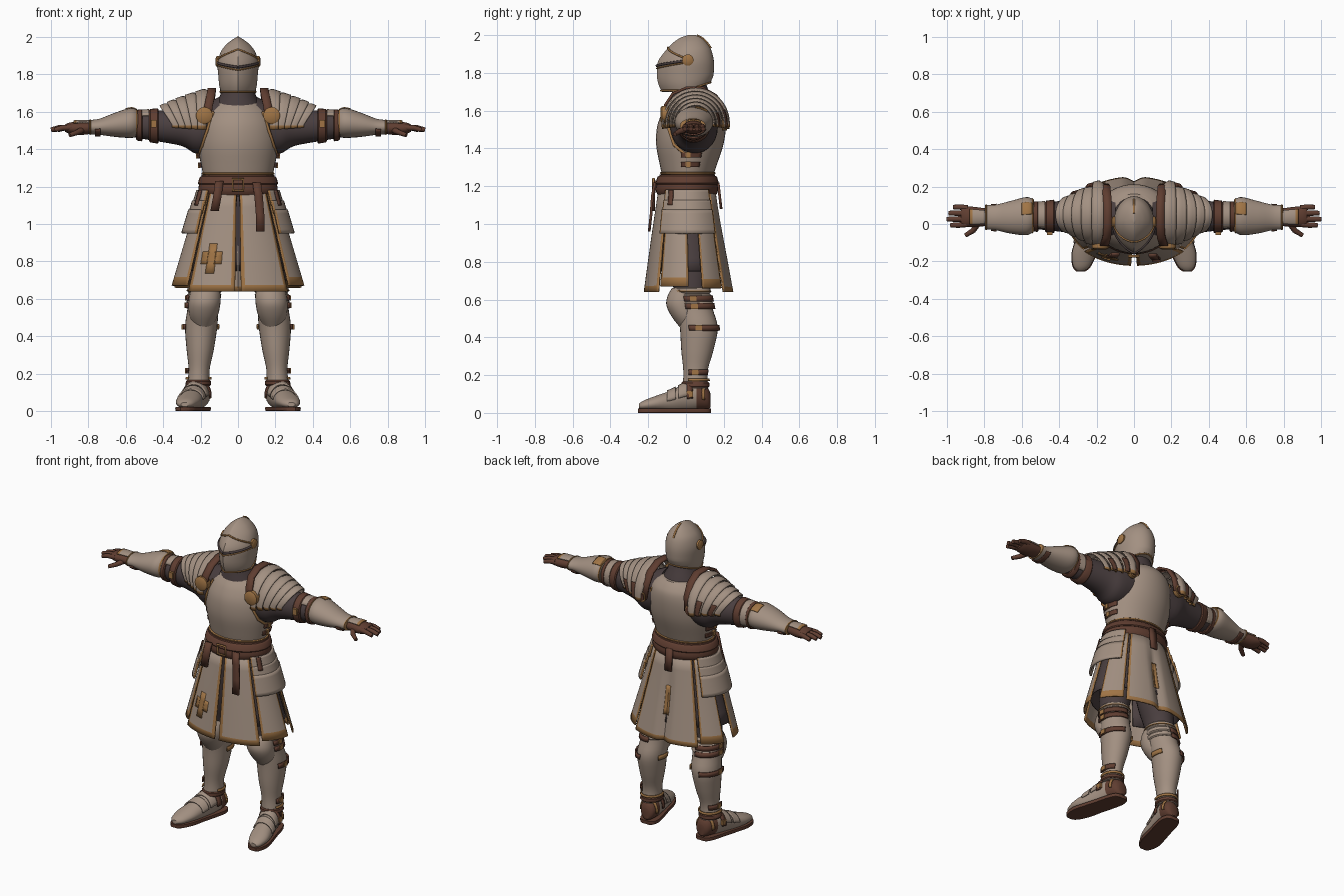
import bpy, bmesh
from math import sin, cos, radians, tau
from mathutils import Vector

if "Cube" in bpy.data.objects:
    bpy.data.objects.remove(bpy.data.objects["Cube"])


def material(name, *rgb):
    mat = bpy.data.materials.new(name)
    mat.use_nodes = True
    mat.diffuse_color = (*rgb, 1)
    shader = next(node for node in mat.node_tree.nodes if node.type == 'BSDF_PRINCIPLED')
    shader.inputs["Base Color"].default_value = (*rgb, 1)
    shader.inputs["Roughness"].default_value = .7
    return mat


steel = material("warm steel", .365, .28, .222)
leather = material("brown leather", .115, .047, .03)
gold = material("ochre trim", .35, .175, .06)
cloth = material("dark cloth", .068, .049, .05)
built = []


# Rings are (position, centre, centre, radius, radius) along an axis
def dense(rings, steps=4):
    out = []
    for i in range(len(rings) - 1):
        quad = [rings[max(i - 1, 0)], rings[i], rings[i + 1], rings[min(i + 2, len(rings) - 1)]]
        for s in range(steps):
            u = s / steps
            out.append(tuple(b + (c - a) * u / 2 + (a - 2.5 * b + 2 * c - d / 2) * u * u
                             + (1.5 * (b - c) + (d - a) / 2) * u ** 3 for a, b, c, d in zip(*quad)))
    return out + [tuple(rings[-1])]


def sample(rings, t, grow=0):
    low, high = rings[0], rings[-1]
    for a, b in zip(rings, rings[1:]):
        if a[0] <= t <= b[0]:
            low, high = a, b
            break
    f = min(max((t - low[0]) / (high[0] - low[0]), 0), 1)
    mix = [p + (q - p) * f for p, q in zip(low, high)]
    return (t, mix[1], mix[2], mix[3] + grow, mix[4] + grow)


def place(ring, a, axis='z', keel=0):
    t, c, d, r, q = ring
    front = cos(a)
    if front > 0:
        front = (1 - keel) * front + keel * (1 - abs(sin(a)))
    if axis == 'z':
        return Vector((c + r * sin(a), d - q * front, t))
    if axis == 'x':
        return Vector((t, c - r * front, d + q * sin(a)))
    return Vector((c + r * sin(a), t, d + q * front))


def finish(name, data, mats, mirror, thick=0):
    obj = bpy.data.objects.new(name, data)
    bpy.context.collection.objects.link(obj)
    for mat in mats:
        data.materials.append(mat)
    if thick:
        solid = obj.modifiers.new("thickness", 'SOLIDIFY')
        solid.thickness, solid.offset = thick, 0
    if mirror:
        obj.modifiers.new("mirror", 'MIRROR')
    built.append(obj)


def make(name, verts, faces, mats, mirror=False, thick=0, indices=None):
    data = bpy.data.meshes.new(name)
    data.from_pydata(verts, [], faces)
    bm = bmesh.new()
    bm.from_mesh(data)
    bmesh.ops.recalc_face_normals(bm, faces=bm.faces)
    bm.to_mesh(data)
    bm.free()
    for face, index in zip(data.polygons, indices or []):
        face.material_index = index
    finish(name, data, mats, mirror, thick)


def loft(name, rings, mat, axis='z', mirror=False, keel=0, shift=None, n=28, second=None, rule=None):
    verts = [place(r, tau * i / n, axis, keel) for r in rings for i in range(n)]
    if shift:
        verts = [shift(v) for v in verts]
    faces = [(k * n + i, k * n + (i + 1) % n, k * n + n + (i + 1) % n, k * n + n + i)
             for k in range(len(rings) - 1) for i in range(n)]
    faces += [tuple(range(n)), tuple(range(len(verts) - n, len(verts)))]
    marks = [int(rule(sum((verts[i] for i in f), Vector()) / len(f))) for f in faces] if rule else None
    make(name, verts, faces, [mat, second or mat], mirror, indices=marks)


def wrap(name, rings, low, high, mat, grow=.01, axis='z', mirror=False):
    edge = min(.006, (high - low) / 4)
    spans = [(low, grow - .006), (low + edge, grow), (high - edge, grow), (high, grow - .006)]
    loft(name, [sample(rings, t, g) for t, g in spans], mat, axis, mirror)


# Curved plate lying on a lofted surface, with optional trim on its borders
def patch(name, rings, a0, a1, t0, t1, mat, axis='z', grow=0, mirror=False, shift=None,
          sides=0, low=0, high=0, thick=.008, cols=12, rows=6):
    us = sorted({i / cols for i in range(cols + 1)} | {sides, 1 - sides})
    vs = sorted({i / rows for i in range(rows + 1)} | {low, 1 - high})
    verts = []
    for v in vs:
        ring = sample(rings, t0 + (t1 - t0) * v, grow)
        verts += [place(ring, radians(a0 + (a1 - a0) * u), axis) for u in us]
    if shift:
        verts = [shift(p) for p in verts]
    n, faces, marks = len(us), [], []
    for j in range(len(vs) - 1):
        for i in range(n - 1):
            faces.append((j * n + i, j * n + i + 1, j * n + n + i + 1, j * n + n + i))
            u, v = (us[i] + us[i + 1]) / 2, (vs[j] + vs[j + 1]) / 2
            marks.append(int(u < sides or u > 1 - sides or v < low or v > 1 - high))
    make(name, verts, faces, [mat, gold], mirror, thick, marks)


def cord(name, points, radius, mat, mirror=False, closed=False, tip=1):
    curve = bpy.data.curves.new(name, 'CURVE')
    curve.dimensions, curve.bevel_depth, curve.bevel_resolution = '3D', radius, 2
    curve.use_fill_caps = True
    line = curve.splines.new('POLY')
    line.points.add(len(points) - 1)
    line.use_cyclic_u = closed
    for i, (dot, p) in enumerate(zip(line.points, points)):
        dot.co = (*p, 1)
        dot.radius = 1 + (tip - 1) * i / (len(points) - 1)
    finish(name, curve, [mat], mirror)


def ribbon(name, points, width, mat, mirror=False):
    side = Vector((width / 2, 0, 0))
    verts = [Vector(p) + s for p in points for s in (-side, side)]
    faces = [(2 * i, 2 * i + 1, 2 * i + 3, 2 * i + 2) for i in range(len(points) - 1)]
    make(name, verts, faces, [mat], mirror, .014)


def box(name, centre, size, mat, mirror=False):
    bm = bmesh.new()
    bmesh.ops.create_cube(bm, size=1)
    for v in bm.verts:
        v.co = Vector(centre) + Vector(a * b for a, b in zip(v.co, size))
    data = bpy.data.meshes.new(name)
    bm.to_mesh(data)
    bm.free()
    finish(name, data, [mat], mirror)


# Helmet with keel, slanted slit, pivots and a hem that rises at the back
helm = dense([(1.70, 0, 0, .09, .128), (1.74, 0, -.004, .1, .142), (1.79, 0, -.004, .105, .15),
              (1.86, 0, 0, .109, .148), (1.92, 0, .014, .092, .12), (1.96, 0, .02, .062, .088),
              (1.985, 0, .025, .031, .056), (2, 0, .03, .005, .02)])
ridge = .3


def tilt(p):
    return Vector((p.x, p.y, p.z + max(0, 1.79 - p.z) * max(0, p.y) * 4))


def helm_line(name, start, end, z0, z1, radius, mat=gold, mirror=False):
    cord(name, [tilt(place(sample(helm, z0 + (z1 - z0) * i / 12, .002),
                           radians(start + (end - start) * i / 12), 'z', ridge)) for i in range(13)],
         radius, mat, mirror)


loft("helmet", helm, steel, keel=ridge, n=40, shift=tilt)
helm_line("visor_brow_trim", 0, 90, 1.935, 1.875, .005, mirror=True)
helm_line("eye_slit", 0, 80, 1.838, 1.862, .007, cloth, True)
helm_line("visor_cheek_trim", 0, 90, 1.823, 1.855, .004, mirror=True)
helm_line("helmet_hem_trim", 0, 180, 1.706, 1.706, .005, mirror=True)
helm_line("helmet_back_crest", 180, 180, 1.93, 1.998, .006)
loft("visor_pivot", [(.09, .01, 1.868, .03, .03), (.113, .01, 1.868, .03, .03),
                     (.119, .01, 1.868, .02, .02)], gold, 'x', True)

# Collar, cuirass, arm opening trim and side straps
loft("collar", [(1.58, 0, .035, .14, .13), (1.65, 0, .03, .115, .118), (1.69, 0, .025, .095, .1),
                (1.76, 0, .015, .08, .085)], cloth)
chest = dense([(1.24, 0, .008, .18, .13), (1.31, 0, .012, .196, .15), (1.42, 0, .02, .216, .178),
               (1.52, 0, .03, .212, .182), (1.59, 0, .042, .188, .166), (1.63, 0, .046, .155, .14),
               (1.655, 0, .046, .118, .115)])
loft("cuirass", chest, steel, keel=.06, n=40)
wrap("cuirass_hem_trim", chest, 1.262, 1.275, gold, .008)
cord("arm_opening_trim", [place(sample(chest, z, .001), radians(a)) for a, z in (
    (46, 1.6), (50, 1.5), (62, 1.42), (80, 1.375), (100, 1.37), (118, 1.4), (130, 1.48), (136, 1.58))],
     .008, gold, True)
for z in (1.315, 1.365):
    patch("cuirass_side_strap", chest, 76, 112, z - .013, z + .013, leather, mirror=True, grow=.008, cols=6)
    box("cuirass_buckle", (sample(chest, z)[3] + .01, .01, z), (.014, .026, .03), gold, True)

# Shoulder straps and round bosses
ribbon("shoulder_strap", [(.165, -.115, 1.57), (.158, -.11, 1.63), (.145, -.07, 1.69), (.14, 0, 1.72),
                          (.14, .09, 1.72), (.145, .16, 1.68), (.15, .2, 1.61), (.16, .21, 1.52)],
       .045, leather, True)
loft("shoulder_boss", [(-.135, .18, 1.58, .034, .034), (-.128, .18, 1.58, .045, .045),
                       (-.09, .18, 1.58, .045, .045)], gold, 'y', True)
loft("back_boss_rim", [(.19, .18, 1.53, .036, .036), (.217, .18, 1.53, .036, .036)], gold, 'y', True)
loft("back_boss", [(.19, .18, 1.53, .028, .028), (.223, .18, 1.53, .028, .028)], leather, 'y', True)

# Sleeves and layered shoulder lames
arm = dense([(.1, .04, 1.53, .13, .15), (.22, .045, 1.5, .12, .125), (.3, .045, 1.515, .098, .098),
             (.45, .04, 1.525, .075, .08), (.6, .04, 1.53, .06, .06)])
loft("sleeve", arm, cloth, 'x', True)


def fan(p):
    lift = max(0, (p.z - 1.53) / .19)
    return Vector((.2 + (p.x - .2) * min(1, .6 + .5 * lift), p.y, p.z))


for k in range(5):
    x, size = .15 + .057 * k, .178 - .019 * k
    shell = [(x, .052, 1.53, size - .012, size - .004), (x + .03, .052, 1.53, size, size + .012),
             (x + .075, .05, 1.53, size - .006, size - .002)]
    patch("shoulder_lame", shell, -8, 188, x, x + .075, steel, 'x', mirror=True, shift=fan,
          sides=.035, cols=24)
    if k in (1, 3):
        patch("lame_strap", shell, 155, 186, x + .02, x + .065, leather, 'x', grow=.007, mirror=True, shift=fan)

# Arm straps, elbow plates and bracers
wrap("upper_arm_strap", arm, .425, .475, leather, .012, 'x', True)
patch("elbow_lame", arm, 40, 220, .475, .515, steel, 'x', grow=.008, mirror=True)
wrap("elbow_strap", arm, .51, .545, leather, .014, 'x', True)
box("upper_arm_buckle", (.45, -.05, 1.535), (.03, .016, .04), gold, True)
bracer = dense([(.535, .045, 1.538, .085, .07), (.575, .042, 1.54, .102, .08), (.66, .036, 1.53, .087, .064),
                (.74, .035, 1.52, .068, .043), (.795, .036, 1.518, .066, .038)])
loft("bracer", bracer, steel, 'x', True)
wrap("bracer_elbow_trim", bracer, .537, .547, gold, .004, 'x', True)
patch("elbow_trim", bracer, 95, 135, .545, .6, gold, 'x', grow=.002, mirror=True, thick=.006)
patch("bracer_strap", bracer, 200, 345, .735, .765, leather, 'x', grow=.006, mirror=True)
wrap("bracer_wrist_trim", bracer, .785, .796, gold, .003, 'x', True)

# Gloves with trimmed hand plates
palm = dense([(.78, .036, 1.515, .046, .032), (.85, .038, 1.512, .053, .037), (.9, .04, 1.512, .055, .03),
              (.925, .042, 1.513, .05, .019)])
loft("glove", palm, leather, 'x', True)
patch("hand_plate", palm, 48, 132, .795, .88, steel, 'x', grow=.004, mirror=True, high=.2)
for y, tip in ((.084, .965), (.056, .99), (.028, 1), (0, .98)):
    spread = y + (y - .042) * .15
    cord("finger", [(.89, y, 1.516), (tip - .04, spread, 1.514), (tip, spread, 1.503)], .0165, leather, True, tip=.75)
cord("thumb", [(.83, .01, 1.505), (.86, -.035, 1.49), (.9, -.06, 1.475)], .018, leather, True, tip=.65)

# Belt, buckle and hanging tongues
waist = dense([(1.155, 0, .005, .2, .156), (1.19, 0, .005, .212, .166), (1.262, 0, .007, .194, .146)])
loft("belt", waist, leather)
wrap("upper_belt", waist, 1.21, 1.255, leather, .008)
cord("belt_buckle", [(x, -.172, z) for x, z in ((-.028, 1.18), (.028, 1.18), (.028, 1.24), (-.028, 1.24))],
     .007, gold, closed=True)
ribbon("long_belt_tongue", [(.1, -.165, 1.22), (.11, -.178, 1.15), (.118, -.185, 1.05), (.12, -.195, .96)], .045, leather)
ribbon("short_belt_tongue", [(-.1, -.16, 1.23), (-.11, -.172, 1.15), (-.125, -.172, 1.07)], .045, leather)
ribbon("back_belt_tongue", [(0, .17, 1.22), (0, .178, 1.15), (0, .186, 1.08)], .045, leather)

# Split skirt with trimmed panels, creased at the centre back
skirt = dense([(.64, 0, .015, .36, .235), (.95, 0, .008, .268, .185), (1.21, 0, .005, .19, .143)])


def crease(p):
    return Vector((p.x, p.y - .025 * max(0, 1 - abs(p.x) / .05) * min(1, (1.2 - p.z) * 3), p.z))


patch("skirt_lining", skirt, 25, 335, .75, 1.17, cloth, grow=-.022, cols=32)
for name, a0, a1, z0, hem in (("front", 2.5, 47, .64, .06), ("side", 50, 90, .67, .09),
                              ("rear_side", 108, 138, .66, .09)):
    patch(name + "_skirt_panel", skirt, a0, a1, z0, 1.18, steel, mirror=True, sides=.08, low=hem, cols=8)
patch("back_skirt_panel", skirt, 141, 219, .64, 1.18, steel, shift=crease, sides=.04, low=.05, cols=24)
patch("back_seam_trim", skirt, 176.5, 183.5, .8, .98, gold, grow=.004, shift=crease, cols=4, thick=.006)
for name, a0, a1, z0, z1 in (("upright", -31.5, -22.5, .735, .895), ("crossbar", -38.5, -16, .785, .852)):
    patch("emblem_" + name, skirt, a0, a1, z0, z1, gold, grow=.003, cols=3, rows=3, thick=.006)

# Hip plates
for z0, z1, out in ((1.1, 1.18, .018), (1.055, 1.125, .024), (.95, 1.075, .03)):
    patch("hip_plate", skirt, 48, 132, z0, z1, steel, grow=out, mirror=True, sides=.025, thick=.012)
patch("hip_strap", skirt, 58, 66, 1.1, 1.18, leather, grow=.03, mirror=True, cols=2)

# Thighs, greaves and knees
loft("trousers", dense([(.55, .18, .04, .075, .08), (.68, .175, .025, .085, .095), (.85, .14, .02, .1, .115),
                        (1.18, .085, .01, .085, .12)]), cloth, mirror=True)
shin = dense([(.13, .213, .05, .062, .068), (.22, .208, .05, .056, .064), (.33, .202, .06, .073, .085),
              (.45, .197, .068, .086, .1), (.55, .187, .048, .083, .094), (.65, .178, .03, .085, .092)])
loft("greave", shin, steel, mirror=True)
loft("knee_cop", dense([(.45, .187, .03, .05, .06), (.51, .184, .0, .076, .076), (.57, .18, -.02, .085, .084),
                        (.62, .176, -.014, .083, .083), (.66, .175, .005, .074, .08)]), steel, mirror=True)
for z in (.58, .615, .65):
    wrap("knee_lame", shin, z - .017, z + .014, steel, .007, mirror=True)
wrap("knee_top_trim", shin, .64, .65, gold, .011, mirror=True)
for z, reach in ((.45, 170), (.565, 190), (.605, 190), (.215, 150)):
    patch("leg_strap", shin, 62, reach, z - .015, z + .015, leather, grow=.01, mirror=True, rows=1)
    ring = sample(shin, z)
    box("leg_buckle", (ring[1] + ring[3] + .01, ring[2], z), (.016, .035, .028), gold, True)
patch("inner_leg_strap", shin, 240, 285, .436, .464, gold, grow=.008, mirror=True, rows=1)
patch("ankle_trim", shin, 60, 300, .168, .182, gold, grow=.008, mirror=True, rows=1, cols=24)
wrap("ankle_strap", shin, .135, .165, leather, .008, mirror=True)

# Armoured shoes with leather heels and soles
foot = dense([(-.25, .285, .035, .02, .012), (-.225, .28, .04, .045, .025), (-.16, .268, .05, .064, .04),
              (-.08, .248, .06, .063, .058), (0, .225, .08, .062, .075), (.07, .208, .085, .06, .07),
              (.115, .202, .075, .046, .055), (.13, .2, .065, .025, .035)])
loft("shoe", foot, steel, 'y', True, shift=lambda p: Vector((p.x, p.y, max(p.z, .015))),
     second=leather, rule=lambda p: p.y > .05)
loft("sole", [(r[0] * 1.02, r[1], .015, r[3] + .003, .06) for r in foot], leather, 'y', True,
     shift=lambda p: Vector((p.x, p.y, min(max(p.z, 0), .022))))
for y in (-.1, -.04):
    patch("shoe_lame", foot, -85, 85, y, y + .045, steel, 'y', grow=.005, mirror=True)
patch("instep_strap", foot, -95, 95, .005, .035, leather, 'y', grow=.01, mirror=True, rows=1)
patch("heel_trim", foot, -100, 100, .085, .1, gold, 'y', grow=.004, mirror=True, rows=1)
box("instep_buckle", (.288, .02, .1), (.016, .035, .03), gold, True)

# Smooth shading that keeps hard edges
bpy.ops.object.select_all(action='DESELECT')
for obj in built:
    if obj.type == 'MESH':
        obj.select_set(True)
        bpy.context.view_layer.objects.active = obj
bpy.ops.object.shade_smooth_by_angle(angle=radians(40))
